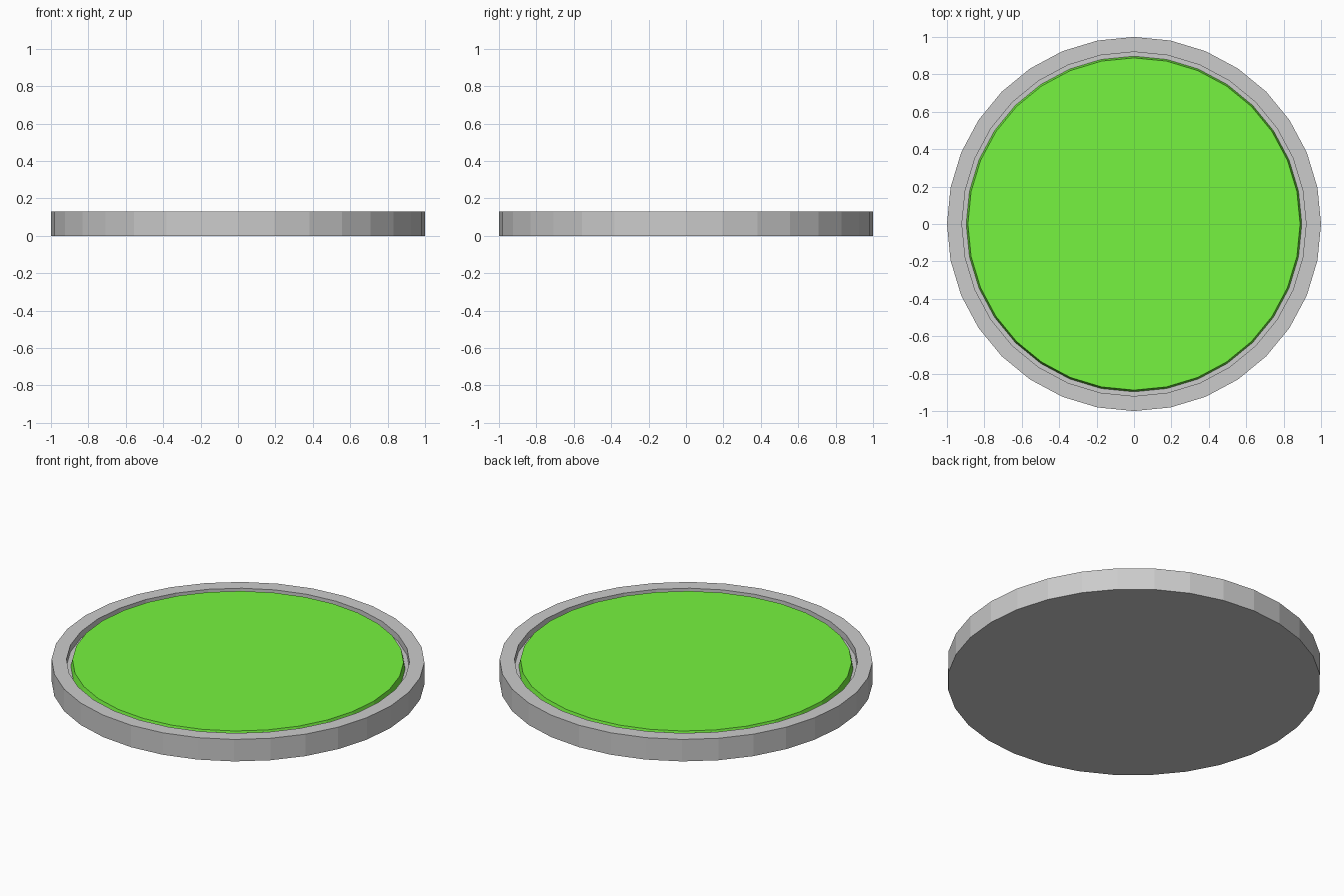
import bpy, bmesh
from math import cos, sin, tau

if "Cube" in bpy.data.objects:
    bpy.data.objects.remove(bpy.data.objects["Cube"])

SIDES = 32


def lathe(name, profile, color=None):
    """Revolve (radius, z) points from bottom to top and cap both ends."""
    bm = bmesh.new()
    rings = [[bm.verts.new((r * cos(tau * i / SIDES), r * sin(tau * i / SIDES), z))
              for i in range(SIDES)] for r, z in profile]
    for a, b in zip(rings, rings[1:]):
        for i in range(SIDES):
            j = (i + 1) % SIDES
            bm.faces.new((a[i], a[j], b[j], b[i]))
    bm.faces.new(rings[0][::-1])
    bm.faces.new(rings[-1])
    mesh = bpy.data.meshes.new(name)
    bm.to_mesh(mesh)
    bm.free()
    obj = bpy.data.objects.new(name, mesh)
    bpy.context.collection.objects.link(obj)
    if color:
        mat = bpy.data.materials.new(name + "_color")
        mat.diffuse_color = color
        mat.use_nodes = True
        mat.node_tree.nodes["Principled BSDF"].inputs["Base Color"].default_value = mat.diffuse_color
        mesh.materials.append(mat)
    return obj


# Shallow tray: outer wall, flat rim, inner wall, recessed floor
lathe("round_tray", [(1.0, 0.0), (1.0, 0.13), (0.92, 0.13), (0.92, 0.09)])

# Slightly tapered green disc sitting in the tray
lathe("green_disc", [(0.897, 0.09), (0.888, 0.128)], (0.18, 0.9, 0.05, 1))
